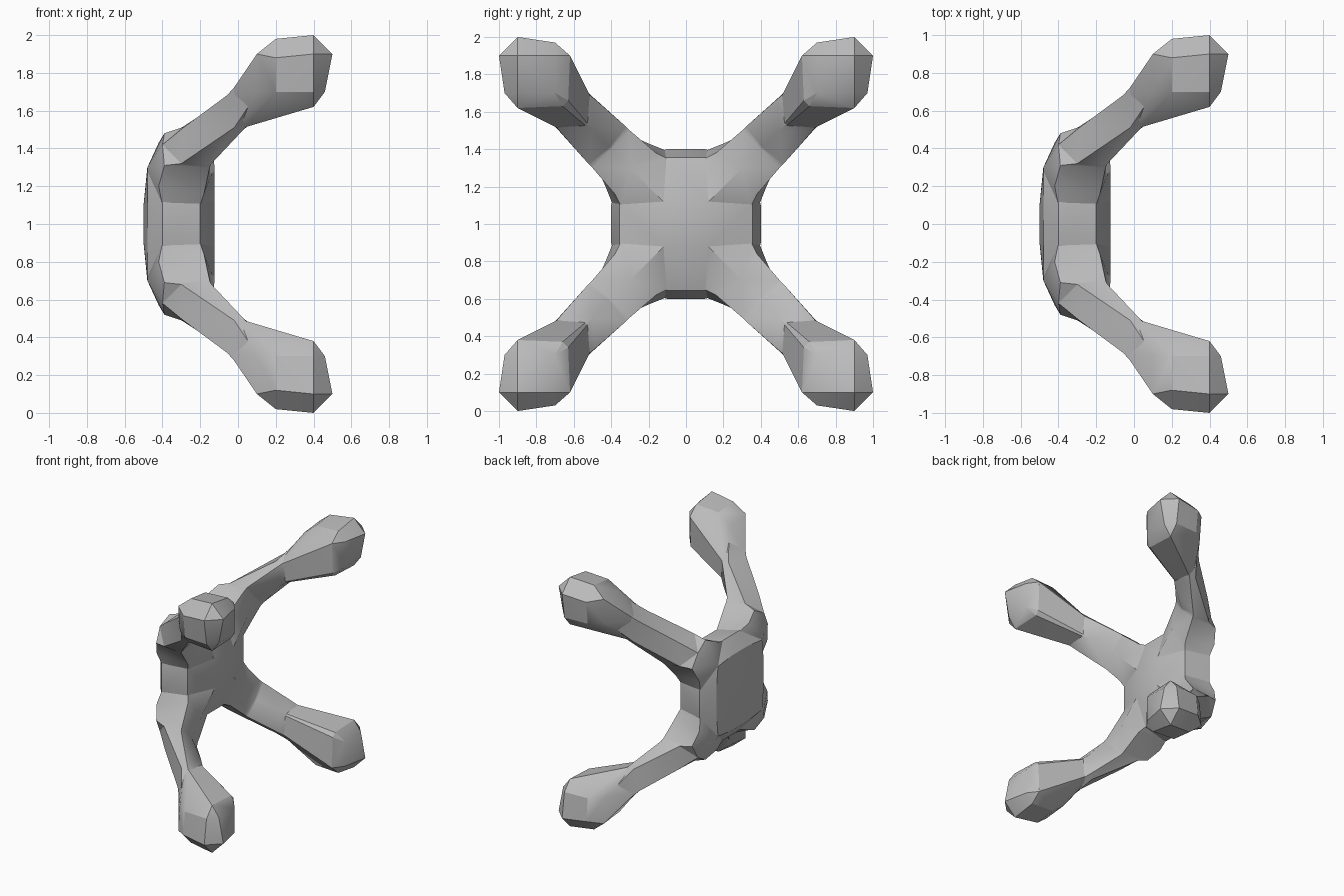
import bpy, bmesh
from mathutils import Vector

old = bpy.data.objects.get("Cube")
if old:
    bpy.data.objects.remove(old, do_unlink=True)

grey = bpy.data.materials.new("plain_grey")
grey.use_nodes = True
color = (0.5, 0.5, 0.5, 1)
grey.diffuse_color = color
grey.node_tree.nodes["Principled BSDF"].inputs["Base Color"].default_value = color

QUADRANTS = {"upper_back": (1, 1), "upper_front": (-1, 1),
             "lower_back": (1, -1), "lower_front": (-1, -1)}


def swap(p):
    """Reflect a point across the diagonal of its quadrant."""
    return (p[0], p[2], p[1])


def place(p, s):
    return Vector((p[0], p[1] * s[0], p[2] * s[1] + 1))


def finish(bm, name):
    bmesh.ops.recalc_face_normals(bm, faces=bm.faces)
    mesh = bpy.data.meshes.new(name)
    bm.to_mesh(mesh)
    bm.free()
    mesh.materials.append(grey)
    obj = bpy.data.objects.new(name, mesh)
    bpy.context.collection.objects.link(obj)
    bpy.ops.object.select_all(action='DESELECT')
    obj.select_set(True)
    bpy.context.view_layer.objects.active = obj
    bpy.ops.object.shade_smooth_by_angle(angle=0.45)


def hull(name, points, signs):
    bm = bmesh.new()
    for s in signs:
        for p in points:
            for q in (p, swap(p)):
                bm.verts.new(place(q, s))
    bmesh.ops.remove_doubles(bm, verts=bm.verts, dist=0.001)
    res = bmesh.ops.convex_hull(bm, input=bm.verts)
    loose = {v for v in res["geom_interior"] + res["geom_unused"]
             if isinstance(v, bmesh.types.BMVert)}
    bmesh.ops.delete(bm, geom=list(loose), context='VERTS')
    bmesh.ops.dissolve_limit(bm, angle_limit=0.02, verts=bm.verts, edges=bm.edges)
    finish(bm, name)


def loft(name, rings, s):
    """Each ring is half a section: outer, two side points, inner."""
    bm = bmesh.new()
    loops = []
    for outer, side_a, side_b, inner in rings:
        loop = (outer, side_a, side_b, inner, swap(side_b), swap(side_a))
        loops.append([bm.verts.new(place(p, s)) for p in loop])
    for a, b in zip(loops, loops[1:]):
        for i in range(len(a)):
            j = (i + 1) % len(a)
            bm.faces.new((a[i], a[j], b[j], b[i]))
    bm.faces.new(loops[0])
    bm.faces.new(loops[-1])
    bmesh.ops.triangulate(bm, faces=bm.faces)
    finish(bm, name)


# Domed body with sloping sides and a shallow raised inner side
BODY = [(-.5, .1, .1), (-.48, .1, .3), (-.48, .28, .28), (-.4, .1, .4),
        (-.4, .22, .37), (-.2, .1, .355), (-.2, .2, .34), (-.125, .12, .12)]

# Faceted arm sections, fanning out of the body and running to the wrist
ARM = [
    [(-.48, .16, .16), (-.4, .1, .39), (-.2, .1, .35), (-.125, .1, .1)],
    [(-.48, .3, .3), (-.42, .2, .43), (-.18, .16, .38), (-.125, .3, .3)],
    [(-.4, .42, .42), (-.39, .31, .48), (-.15, .3, .5), (-.13, .4, .4)],
    [(-.29, .51, .51), (-.3, .32, .51), (-.14, .32, .52), (-.12, .41, .41)],
    [(-.06, .68, .68), (-.02, .51, .69), (.02, .49, .67), (.02, .5, .5)],
    [(.08, .83, .83), (.06, .63, .8), (.12, .6, .76), (.16, .62, .62)],
]

# Bevelled block at the arm's end, tapering back to the wrist
HAND = [(-.05, .68, .68), (0, .53, .69), (.03, .52, .53), (.03, .51, .68),
        (.1, .9, .9), (.1, .7, .88), (.2, .59, .6),
        (.2, .7, .96), (.2, .88, .98), (.4, .9, 1), (.4, .7, .97),
        (.4, .62, .9), (.5, .9, .9), (.46, .7, .9), (.46, .7, .7),
        (.4, .63, .66)]

hull("body", BODY, QUADRANTS.values())
for label, signs in QUADRANTS.items():
    loft(label + "_arm", ARM, signs)
    hull(label + "_hand", HAND, [signs])
